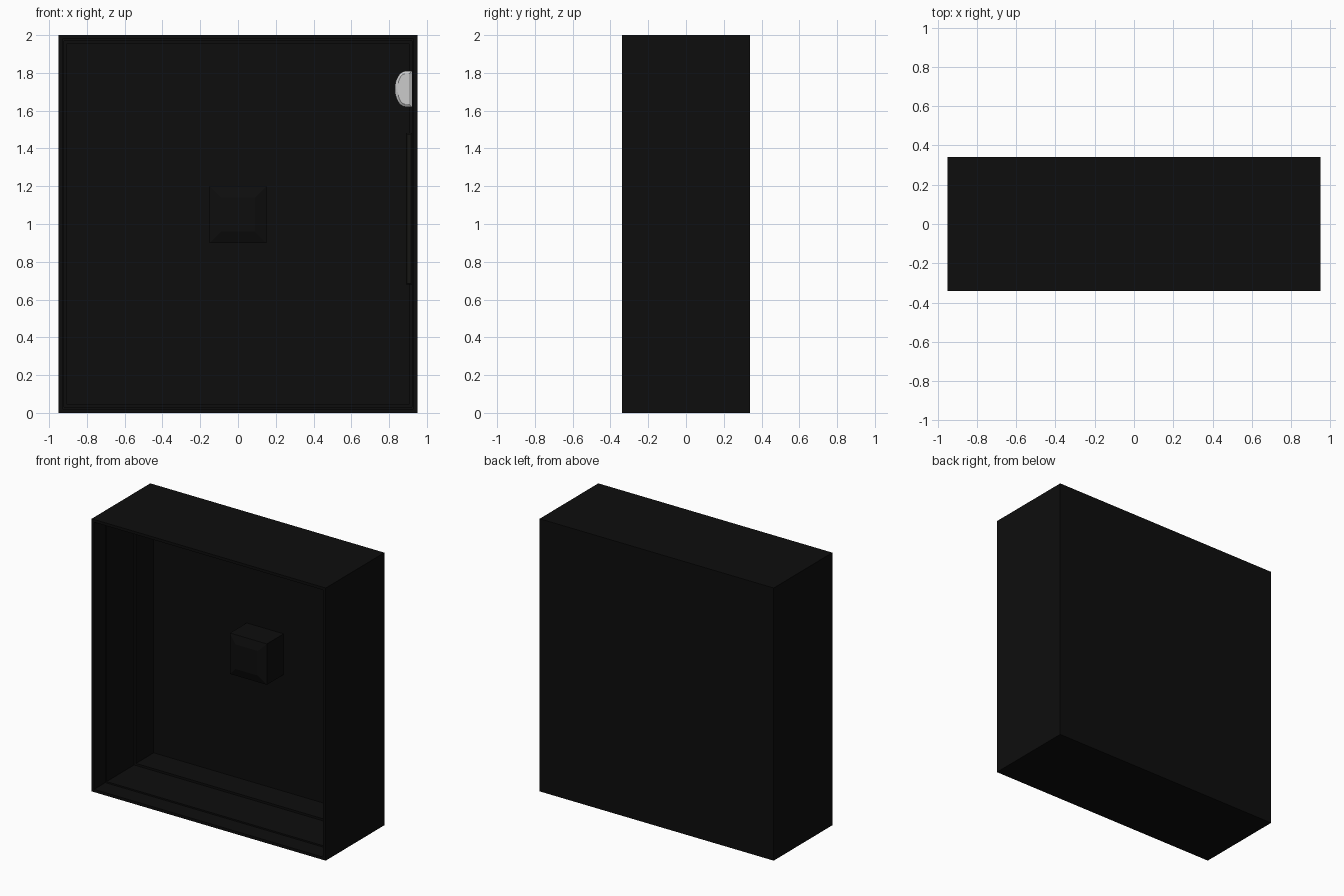
import bpy, bmesh, math

if "Cube" in bpy.data.objects:
    bpy.data.objects.remove(bpy.data.objects["Cube"])


def material(name, rgb):
    m = bpy.data.materials.new(name)
    m.diffuse_color = (*rgb, 1)
    m.use_nodes = True
    m.node_tree.nodes["Principled BSDF"].inputs["Base Color"].default_value = m.diffuse_color
    return m


black = material("black", (0.004, 0.004, 0.004))
charcoal = material("charcoal", (0.008, 0.008, 0.007))


def loft(name, rings, mat=None):
    """Skin a list of matching closed rings and cap both ends."""
    bm = bmesh.new()
    rows = [[bm.verts.new(p) for p in ring] for ring in rings]
    n = len(rows[0])
    for a, b in zip(rows, rows[1:]):
        for i in range(n):
            j = (i + 1) % n
            bm.faces.new((a[i], a[j], b[j], b[i]))
    bm.faces.new(rows[0])
    bm.faces.new(rows[-1])
    bmesh.ops.recalc_face_normals(bm, faces=bm.faces[:])
    me = bpy.data.meshes.new(name)
    bm.to_mesh(me)
    bm.free()
    ob = bpy.data.objects.new(name, me)
    bpy.context.collection.objects.link(ob)
    if mat:
        me.materials.append(mat)
    return ob


def rect(cx, cz, hx, hz, y):
    return [(cx - hx, y, cz - hz), (cx + hx, y, cz - hz),
            (cx + hx, y, cz + hz), (cx - hx, y, cz + hz)]


def d_ring(right, cz, width, half, y):
    """D outline, flat side facing the right wall."""
    pts = [(right, y, cz - half), (right, y, cz + half)]
    for i in range(17):
        a = math.pi / 2 + math.pi * i / 16
        pts.append((right - width * 0.35 + width * 0.65 * math.cos(a), y,
                    cz + half * math.sin(a)))
    return pts


# open-fronted cabinet with stepped inner walls: (inset, depth)
steps = [(0, 0.34), (0, -0.34), (0.02, -0.34), (0.02, -0.21),
         (0.03, -0.21), (0.03, 0.11), (0.045, 0.11), (0.045, 0.315)]
loft("cabinet_shell", [rect(0, 1, 0.95 - i, 1 - i, y) for i, y in steps], black)

# block on the back wall with a chamfered front
loft("back_block", [rect(0, 1.05, h, h, y)
                    for h, y in ((0.15, 0.32), (0.15, 0.12), (0.09, 0.10))], black)

# pale half-round knob on the right wall
loft("side_knob", [d_ring(r, 1.715, w, h, y) for r, w, h, y in (
    (0.92, 0.09, 0.095, 0.02), (0.92, 0.09, 0.095, -0.05),
    (0.905, 0.06, 0.08, -0.06))])

# long slim rail on the right wall
loft("side_rail", [rect(0.905, 1.08, h, 0.385 + h, y) for h, y in (
    (0.016, 0.03), (0.016, -0.05), (0.010, -0.056))], charcoal)
